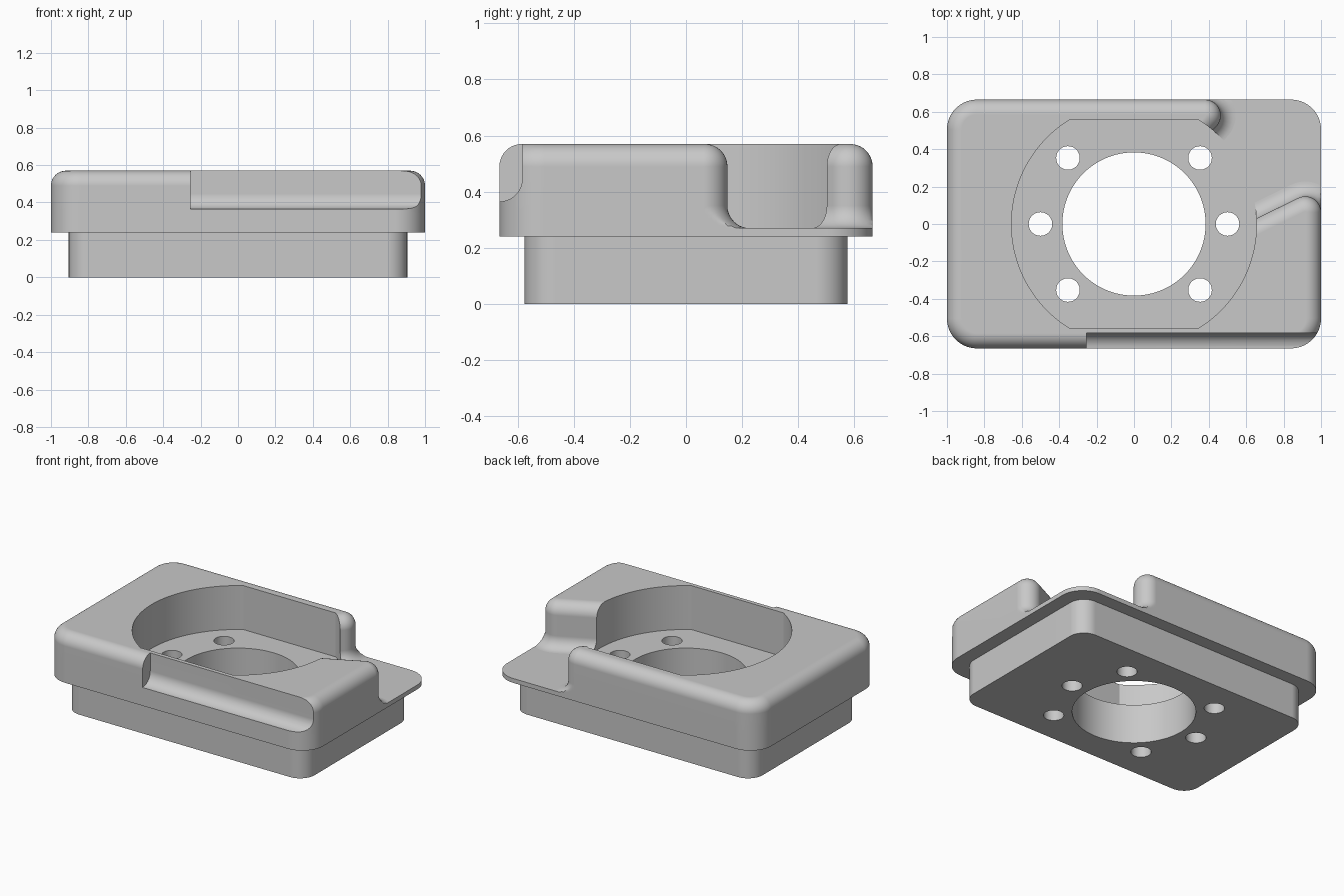
import bpy, bmesh, math
from mathutils import Vector

cube = bpy.data.objects.get("Cube")
if cube:
    bpy.data.objects.remove(cube, do_unlink=True)

grey = bpy.data.materials.new("light grey")
grey.use_nodes = True
grey.diffuse_color = (0.58, 0.58, 0.58, 1)
grey.node_tree.nodes["Principled BSDF"].inputs["Base Color"].default_value = (0.58, 0.58, 0.58, 1)

W, D, R = 1.0, 0.665, 0.16           # flange half width, half depth, corner radius
FLOOR, TOP, F = 0.27, 0.57, 0.08     # pocket floor, top height, fillet radius


def outline(corners, d=0.0, steps=14):
    """Rounded counter-clockwise polygon of (x, y, radius), grown outward by d."""
    pts = []
    n = len(corners)
    for i, (x, y, r) in enumerate(corners):
        p = Vector((x, y))
        a = (p - Vector(corners[i - 1][:2])).normalized()
        b = (Vector(corners[(i + 1) % n][:2]) - p).normalized()
        turn = math.atan2(a.x * b.y - a.y * b.x, a.dot(b))
        side = 1 if turn > 0 else -1
        na, nb = Vector((a.y, -a.x)), Vector((b.y, -b.x))
        miter = (na + nb) / (1 + na.dot(nb))
        centre = p - miter * r * side
        rad = r + d * side
        start = math.atan2(na.y, na.x) + (0 if side > 0 else math.pi)
        for k in range(steps + 1):
            t = start + turn * k / steps
            pts.append(centre + rad * Vector((math.cos(t), math.sin(t))))
    return pts


def rectangle(w, d, r):
    return outline([(-w, -d, r), (w, -d, r), (w, d, r), (-w, d, r)])


def inside_flange(p):
    """Pull a point back onto the flange outline if it lies outside."""
    q = Vector((max(R - W, min(W - R, p.x)), max(R - D, min(D - R, p.y))))
    v = p - q
    return q + v.normalized() * R if v.length > R else p


def loft(name, rings):
    """Closed solid through rings of 3D points with equal counts."""
    bm = bmesh.new()
    loops = [[bm.verts.new(p) for p in ring] for ring in rings]
    n = len(loops[0])
    for lo, hi in zip(loops, loops[1:]):
        for i in range(n):
            j = (i + 1) % n
            bm.faces.new((lo[i], lo[j], hi[j], hi[i]))
    bm.faces.new(loops[0][::-1])
    bm.faces.new(loops[-1])
    bmesh.ops.recalc_face_normals(bm, faces=bm.faces)
    mesh = bpy.data.meshes.new(name)
    bm.to_mesh(mesh)
    bm.free()
    ob = bpy.data.objects.new(name, mesh)
    bpy.context.collection.objects.link(ob)
    mesh.materials.append(grey)
    return ob


def level(points, z):
    return [(p[0], p[1], z) for p in points]


def prism(name, points, z0, z1):
    return loft(name, [level(points, z0), level(points, z1)])


def circle(x, y, r, n):
    return [(x + r * math.cos(math.tau * k / n), y + r * math.sin(math.tau * k / n)) for k in range(n)]


def activate(ob):
    bpy.ops.object.select_all(action="DESELECT")
    ob.select_set(True)
    bpy.context.view_layer.objects.active = ob


def finish(ob, cutters):
    """Cut the part, then smooth its curved faces."""
    activate(ob)
    for c in cutters:
        c.hide_render = True
        mod = ob.modifiers.new("cut", "BOOLEAN")
        mod.operation, mod.solver, mod.object = "DIFFERENCE", "EXACT", c
        bpy.ops.object.modifier_apply(modifier=mod.name)
        bpy.data.objects.remove(c, do_unlink=True)
    bpy.ops.object.shade_smooth_by_angle(angle=math.radians(30))
    mod = ob.modifiers.new("even shading", "WEIGHTED_NORMAL")
    mod.keep_sharp = True


# Stepped base: narrow plug below, thin wide flange above
plug, flange = rectangle(0.905, 0.575, 0.11), rectangle(W, D, R)
base = loft("stepped_base", [level(plug, 0), level(plug, 0.24), level(flange, 0.24), level(flange, FLOOR)])

# Centre bore and six bolt holes
bores = [prism("centre_bore", circle(0, 0, 0.383, 96), -0.1, 0.4)]
spots = [(s * 0.353, t * 0.353) for s in (-1, 1) for t in (-1, 1)] + [(-0.5, 0), (0.5, 0)]
for x, y in spots:
    bores.append(prism("bolt_hole", circle(x, y, 0.063, 40), -0.1, 0.4))
finish(base, bores)

# Upper body: rim with an open corner, rounded on top and flared onto the floor
body_corners = [(-W, -D, R), (W, -D, R), (W, 0.199, 0.085), (0.3, -0.144, 0.09),
                (0.2, 0.281, 0.09), (0.584, D, 0.085), (-W, D, R)]
quarter = [math.pi / 2 * k / 10 for k in range(11)]
section = [(F * (1 - math.sin(t)), FLOOR + F - F * math.cos(t)) for t in quarter]
section += [(F * (math.cos(t) - 1), TOP - F + F * math.sin(t)) for t in quarter]
body = loft("upper_body", [level([inside_flange(p) for p in outline(body_corners, d)], z)
                           for d, z in section])

# Pocket: a circle with flats front and back
rad, flat = 0.655, 0.555
a = math.asin(flat / rad)
arc = [a * (2 * k / 48 - 1) for k in range(49)]
pocket_points = [(rad * math.cos(t), rad * math.sin(t)) for t in arc]
pocket_points += [(-x, -y) for x, y in pocket_points]
pocket = prism("pocket_cutter", pocket_points, 0.2, 0.7)

# Front slot with a rounded inner corner
wall, ledge = -0.583, 0.365
profile = [(-0.8, 0.7), (-0.8, ledge)]
profile += [(wall - 0.082 + 0.082 * math.sin(t), ledge + 0.082 - 0.082 * math.cos(t)) for t in quarter]
profile += [(wall, 0.7)]
slot = loft("slot_cutter", [[(x, y, z) for y, z in profile] for x in (-0.255, 1.2)])
finish(body, [pocket, slot])
